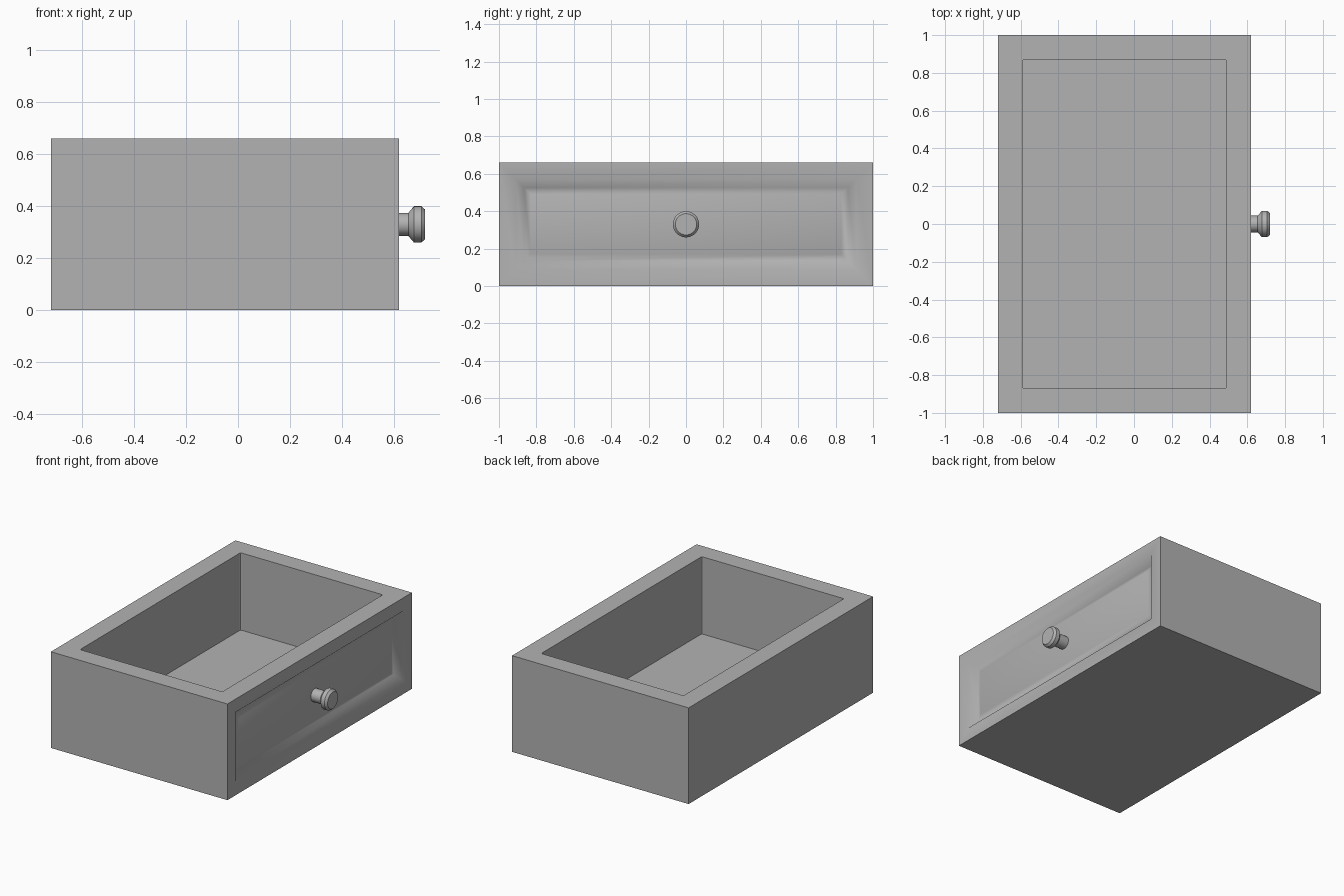
import bpy, bmesh, math
from mathutils import Matrix

if "Cube" in bpy.data.objects:
    bpy.data.objects.remove(bpy.data.objects["Cube"])

GREY = (0.45, 0.45, 0.45, 1)
grey = bpy.data.materials.new("plain grey")
grey.use_nodes = True
grey.diffuse_color = GREY
grey.node_tree.nodes["Principled BSDF"].inputs["Base Color"].default_value = GREY


def make_object(name, bm):
    mesh = bpy.data.meshes.new(name)
    bm.normal_update()
    bm.to_mesh(mesh)
    bm.free()
    mesh.materials.append(grey)
    obj = bpy.data.objects.new(name, mesh)
    bpy.context.collection.objects.link(obj)
    return obj


def inset(bm, face, thickness, depth=0):
    bmesh.ops.inset_individual(bm, faces=[face], thickness=thickness, depth=depth,
                               use_even_offset=True)
    return face


# Drawer box: a solid block
X0, X1, HEIGHT, WALL = -0.72, 0.62, 0.66, 0.13
bm = bmesh.new()
bmesh.ops.create_cube(bm, size=1)
bmesh.ops.scale(bm, vec=(X1 - X0, 2, HEIGHT), verts=bm.verts)
bmesh.ops.translate(bm, vec=((X0 + X1) / 2, 0, HEIGHT / 2), verts=bm.verts)
bm.normal_update()
top = max(bm.faces, key=lambda f: f.normal.z)
panel = max(bm.faces, key=lambda f: f.normal.x)

# Moulded face: rim, sloping groove, slightly sunken raised panel
for width, depth in ((0.09, 0), (0.045, -0.05), (0.035, 0.013)):
    inset(bm, panel, width, depth)
for f in bm.faces:
    f.smooth = f.calc_center_median().x > 0.5 and f.normal.x > 0.1
for f in bm.faces:
    f.normal_update()
    f.smooth = f.normal.x > 0.1

# Storage cavity, with slightly eased corners
floor = inset(bm, top, WALL)
result = bmesh.ops.extrude_discrete_faces(bm, faces=[floor])
floor = result["faces"][0]
bmesh.ops.translate(bm, vec=(0, 0, WALL - HEIGHT), verts=floor.verts)
corners = [e for v in floor.verts for e in v.link_edges if e not in floor.edges[:]]
bmesh.ops.bevel(bm, geom=corners, offset=0.01, segments=2, affect='EDGES', profile=0.5)
for f in bm.faces:
    f.normal_update()
    if f.normal.x < 0.1 or f.calc_center_median().x < 0.5:
        f.smooth = False
make_object("drawer_box", bm)

# Turned knob: (distance along x, radius)
profile = [(0.56, 0.044), (0.655, 0.044), (0.677, 0.07), (0.705, 0.07), (0.72, 0.057)]
SIDES = 32
bm = bmesh.new()
rings = []
for x, r in profile:
    angles = [2 * math.pi * i / SIDES for i in range(SIDES)]
    rings.append([bm.verts.new((x, r * math.cos(a), HEIGHT / 2 + r * math.sin(a)))
                  for a in angles])
for a, b in zip(rings, rings[1:]):
    for i in range(SIDES):
        j = (i + 1) % SIDES
        bm.faces.new((a[i], a[j], b[j], b[i]))
bm.faces.new(rings[0][::-1])
bm.faces.new(rings[-1])
bmesh.ops.recalc_face_normals(bm, faces=bm.faces)
knob = make_object("knob", bm)
bpy.ops.object.select_all(action='DESELECT')
knob.select_set(True)
bpy.context.view_layer.objects.active = knob
bpy.ops.object.shade_smooth_by_angle(angle=math.radians(30))
